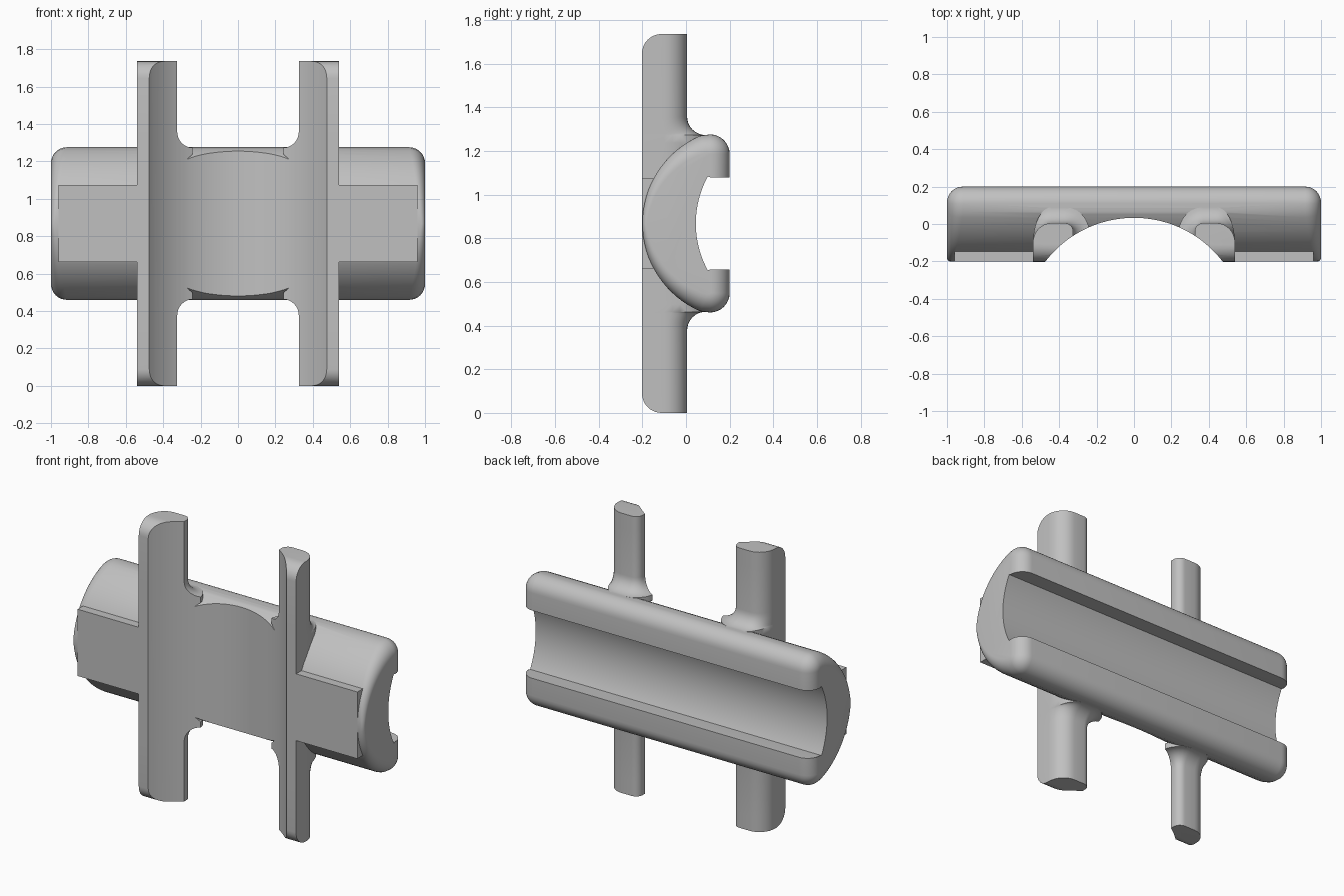
import bpy, bmesh
from math import sin, cos, pi, sqrt, asin

if "Cube" in bpy.data.objects:
    bpy.data.objects.remove(bpy.data.objects["Cube"], do_unlink=True)

MID = 0.868       # height of the centre line
FRONT = -0.2

grey = bpy.data.materials.new("light grey")
grey.use_nodes = True
grey.diffuse_color = (0.53, 0.53, 0.53, 1)
grey.node_tree.nodes["Principled BSDF"].inputs["Base Color"].default_value = grey.diffuse_color


def loft(name, rings):
    """Skin a list of closed rings and cap both ends."""
    bm = bmesh.new()
    rows = [[bm.verts.new(p) for p in ring] for ring in rings]
    n = len(rows[0])
    for a, b in zip(rows, rows[1:]):
        for i in range(n):
            j = (i + 1) % n
            bm.faces.new((a[i], a[j], b[j], b[i]))
    bm.faces.new(rows[0][::-1])
    bm.faces.new(rows[-1])
    bmesh.ops.remove_doubles(bm, verts=bm.verts, dist=1e-5)
    bmesh.ops.recalc_face_normals(bm, faces=bm.faces)
    mesh = bpy.data.meshes.new(name)
    bm.to_mesh(mesh)
    bm.free()
    mesh.materials.append(grey)
    obj = bpy.data.objects.new(name, mesh)
    bpy.context.collection.objects.link(obj)
    return obj


def combine(target, tool, operation):
    mod = target.modifiers.new(operation, "BOOLEAN")
    mod.operation, mod.object, mod.solver = operation, tool, "EXACT"
    bpy.context.view_layer.objects.active = target
    bpy.ops.object.modifier_apply(modifier=mod.name)
    bpy.data.objects.remove(tool, do_unlink=True)


# Channel body: half section as (y, z, inset y, inset z, end rounding)
R = 0.438
half = []
top = asin(0.402 / R)
for i in range(17):
    a = top * i / 16
    half.append((FRONT + R - R * cos(a), R * sin(a), cos(a), -sin(a), 0.02 + 0.065 * i / 16))
for i in range(9):
    a = pi / 2 * (1 - i / 8)
    half.append((0.11 + 0.09 * cos(a), 0.318 + 0.09 * sin(a), -cos(a), -sin(a), 0.085))
half.append((0.2, 0.21, -1, 0, 0.085))
G = 0.448
for i in range(12, -1, -1):
    a = asin(0.215 / G) * i / 12
    half.append((0.045 + G - G * cos(a), G * sin(a), 0, 0, 0))
section = half + [(y, -z, dy, -dz, r) for y, z, dy, dz, r in half[-2:0:-1]]


def body_ring(side, a):
    return [(side * (1 - r * (1 - sin(a))),
             y + dy * r * (1 - cos(a)),
             MID + z + dz * r * (1 - cos(a))) for y, z, dy, dz, r in section]


angles = [pi / 2 * i / 8 for i in range(9)]
body = loft("channel_body", [body_ring(-1, a) for a in angles[::-1]] +
            [body_ring(1, a) for a in angles])

# Flat pad across the front of the body
pad = loft("front_pad", [[(x, y, MID + z) for y, z in
                          ((-0.201, -0.207), (-0.1, -0.207), (-0.1, 0.207), (-0.201, 0.207))]
                         for x in (-0.96, 0.96)])
combine(body, pad, "UNION")

# Upright bars: section as (x, y, flare x, flare y)
bar = [(0.325, -0.202, -1, 0), (0.54, -0.202, 0, 0), (0.54, -0.1, 0, 0)]
for i in range(1, 9):
    a = pi / 2 * i / 8
    bar.append((0.44 + 0.1 * cos(a), -0.1 + 0.105 * sin(a), 0, sin(a)))
for i in range(7):
    a = pi / 2 * (1 + i / 6)
    bar.append((0.37 + 0.045 * cos(a), -0.04 + 0.045 * sin(a), cos(a), sin(a)))

FIL, TIP = 0.085, 0.09


def bar_ring(side, z):
    d = abs(z)
    # flare out where the bar meets the body, round the front at the tips
    t = min(max((0.49 - d) / FIL, 0), 1)
    flare = FIL * (1 - sqrt(1 - t * t))
    if d < 0.37:
        flare = FIL * max(0, (d - 0.3) / 0.07)
    u = min(max((d - MID + TIP) / TIP, 0), 1)
    low = FRONT - 0.002 + TIP * (1 - sqrt(1 - u * u))
    return [(side * (x + fx * flare), max(y + fy * flare, low), MID + z)
            for x, y, fx, fy in bar]


levels = [0.3, 0.37] + [0.49 - FIL * cos(pi / 2 * i / 8) for i in range(9)]
levels += [MID - TIP * (1 - sin(pi / 2 * i / 8)) for i in range(9)]
levels = [-z for z in levels[::-1]] + levels
for side in (-1, 1):
    combine(body, loft("upright_bar", [bar_ring(side, z) for z in levels]), "UNION")

# Round saddle cut through the front
S = 0.5975
cutter = loft("saddle_cutter", [[(S * cos(2 * pi * i / 128), 0.033 - S + S * sin(2 * pi * i / 128), z)
                                 for i in range(128)] for z in (-0.5, 2.5)])
cutter.hide_render = True
combine(body, cutter, "DIFFERENCE")

# Smooth shading with sharp edges kept
body.name = "cross_clamp_bracket"
bpy.ops.object.select_all(action="DESELECT")
body.select_set(True)
bpy.context.view_layer.objects.active = body
bpy.ops.object.shade_smooth_by_angle(angle=pi / 6)
